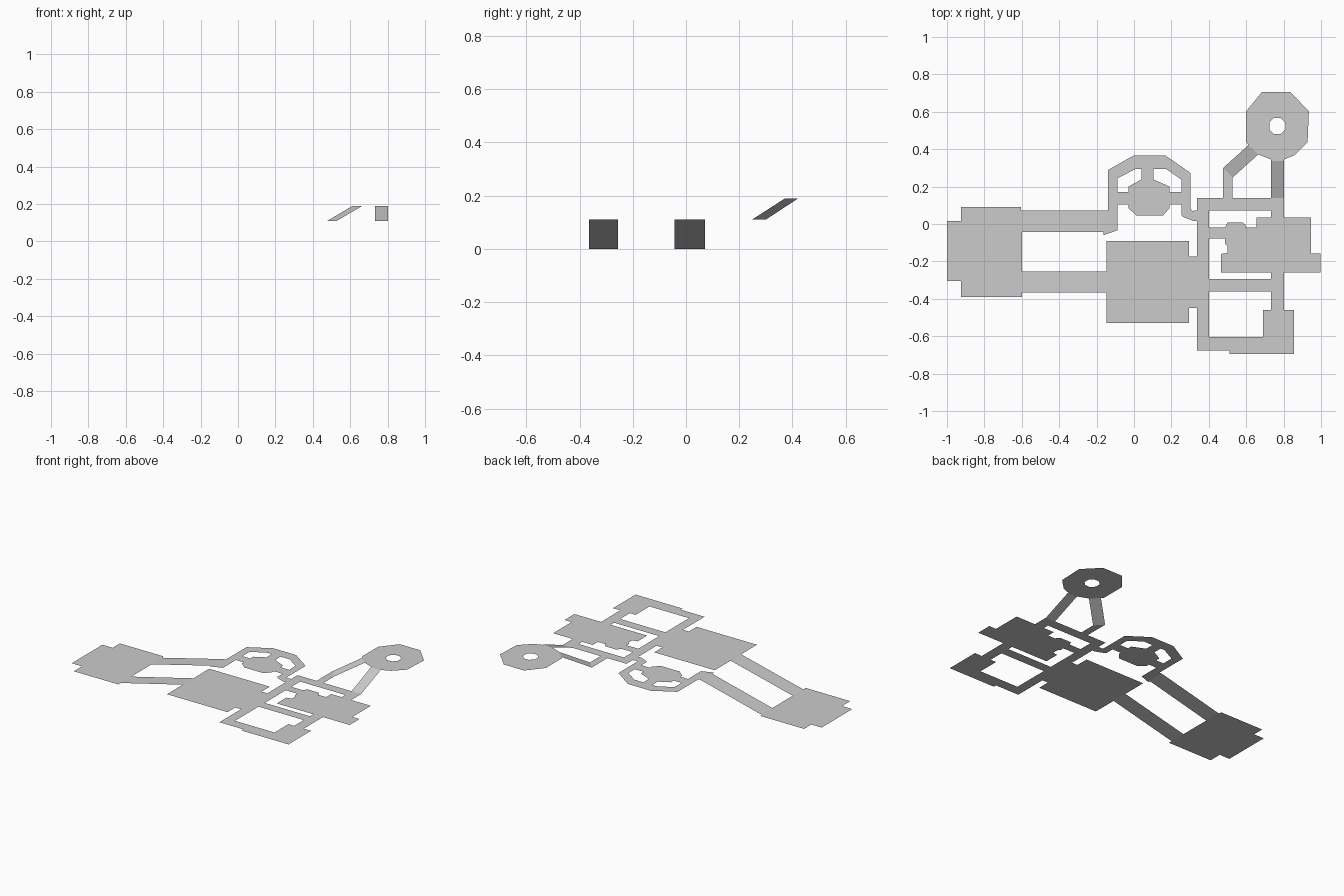
import bpy, bmesh, math


def floor(name, outlines, z=0.11, holes=()):
    """Flat sheet from outlines, with optional holes, normals facing up."""
    bm = bmesh.new()
    for pts in outlines:
        loops = [pts] + list(holes)
        edges = []
        for loop in loops:
            vs = [bm.verts.new((x, y, z)) for x, y in loop]
            edges += [bm.edges.new((vs[i - 1], vs[i])) for i in range(len(vs))]
        bmesh.ops.triangle_fill(bm, edges=edges, use_beauty=True, use_dissolve=False)
    bmesh.ops.remove_doubles(bm, verts=bm.verts, dist=0.0005)
    finish(name, bm)


def ramp(name, corners):
    """Sloped quad."""
    bm = bmesh.new()
    bm.faces.new([bm.verts.new(c) for c in corners])
    finish(name, bm)


def finish(name, bm):
    bm.normal_update()
    for f in bm.faces:
        if f.normal.z < 0:
            f.normal_flip()
    me = bpy.data.meshes.new(name)
    bm.to_mesh(me)
    bm.free()
    bpy.context.collection.objects.link(bpy.data.objects.new(name, me))


def rect(x0, x1, y0, y1):
    return [(x0, y0), (x1, y0), (x1, y1), (x0, y1)]


MID, TOP = 0.11, 0.19

# Low west room
floor("west_room", [[(-1, .015), (-.925, .015), (-.925, .09), (-.605, .09), (-.605, .073),
                     (-.6, .073), (-.6, -.39), (-.925, -.39), (-.925, -.305), (-1, -.305)]], z=0)

# Two long ramps up to the middle level
for name, y0, y1, x1 in (("north_long_ramp", -.043, .071, -.155), ("south_long_ramp", -.365, -.255, -.147)):
    ramp(name, [(-.6, y0, 0), (x1, y0, MID), (x1, y1, MID), (-.6, y1, 0)])

# Central square room with its doorway
floor("central_room", [[(-.147, -.09), (.295, -.09), (.295, -.175), (.337, -.175), (.337, -.45),
                        (.295, -.45), (.295, -.53), (-.147, -.53)]])

# Ring walkway, its inner octagon and spokes
left_hole = [(-.087, .245), (.01, .295), (.04, .295), (.04, .238), (-.03, .2), (-.03, .17), (-.087, .17)]
right_hole = [(.105, .295), (.17, .295), (.253, .238), (.253, .172), (.19, .172), (.19, .2), (.105, .238)]
floor("ring_walkway", [[(-.155, .071), (-.14, .071), (-.14, .288), (0, .367), (.167, .367), (.302, .273),
                        (.302, .08), (.313, .07), (.337, .073), (.337, .015), (.32, .015), (.265, .037),
                        (.253, .047), (.253, .103), (.19, .103), (.19, .085), (.155, .045), (.013, .045),
                        (-.03, .085), (-.03, .103), (-.087, .103), (-.087, -.033), (-.163, -.06),
                        (-.163, -.043), (-.155, -.043)]], holes=[left_hole, right_hole])

# Corridors around the east side
floor("main_corridor", [rect(.337, .402, -.675, .138)])
floor("north_corridor", [rect(.402, .802, .073, .138)])
floor("south_corridor", [rect(.402, .732, -.36, -.295)])
floor("east_corridor_south", [rect(.732, .802, -.46, -.26)])
floor("east_corridor_north", [rect(.732, .802, .035, .073)])

# Corner room at the south east
floor("corner_room", [[(.402, -.605), (.69, -.605), (.69, -.46), (.855, -.46), (.855, -.695),
                       (.51, -.695), (.51, -.675), (.402, -.675)]])

# East room with irregular entrance
floor("east_room", [[(.402, -.018), (.487, -.018), (.5, .008), (.58, .008), (.597, -.005), (.597, -.018),
                     (.655, -.018), (.655, .035), (.945, .035), (.945, -.157), (.997, -.157),
                     (.997, -.26), (.465, -.26), (.465, -.16), (.5, -.155), (.5, -.118),
                     (.487, -.105), (.487, -.077), (.402, -.077)]])

# Stub path and ramps up to the tower
floor("tower_path", [[(.477, .138), (.527, .138), (.527, .248), (.477, .3)]])
ramp("diagonal_tower_ramp", [(.527, .248, MID), (.664, .372, TOP), (.612, .422, TOP), (.477, .3, MID)])
ramp("straight_tower_ramp", [(.732, .138, MID), (.802, .138, MID), (.802, .338, TOP), (.732, .338, TOP)])

# Raised tower floor with an octagonal opening
opening = [(.767 + .047 * math.cos(math.pi * (i + .5) / 4), .524 + .047 * math.sin(math.pi * (i + .5) / 4))
           for i in range(8)]
floor("tower_floor", [[(.685, .707), (.835, .707), (.935, .603), (.928, .438), (.858, .368), (.802, .345),
                       (.802, .338), (.732, .338), (.732, .345), (.664, .372), (.612, .422), (.6, .436),
                       (.6, .603)]], z=TOP, holes=[opening])
